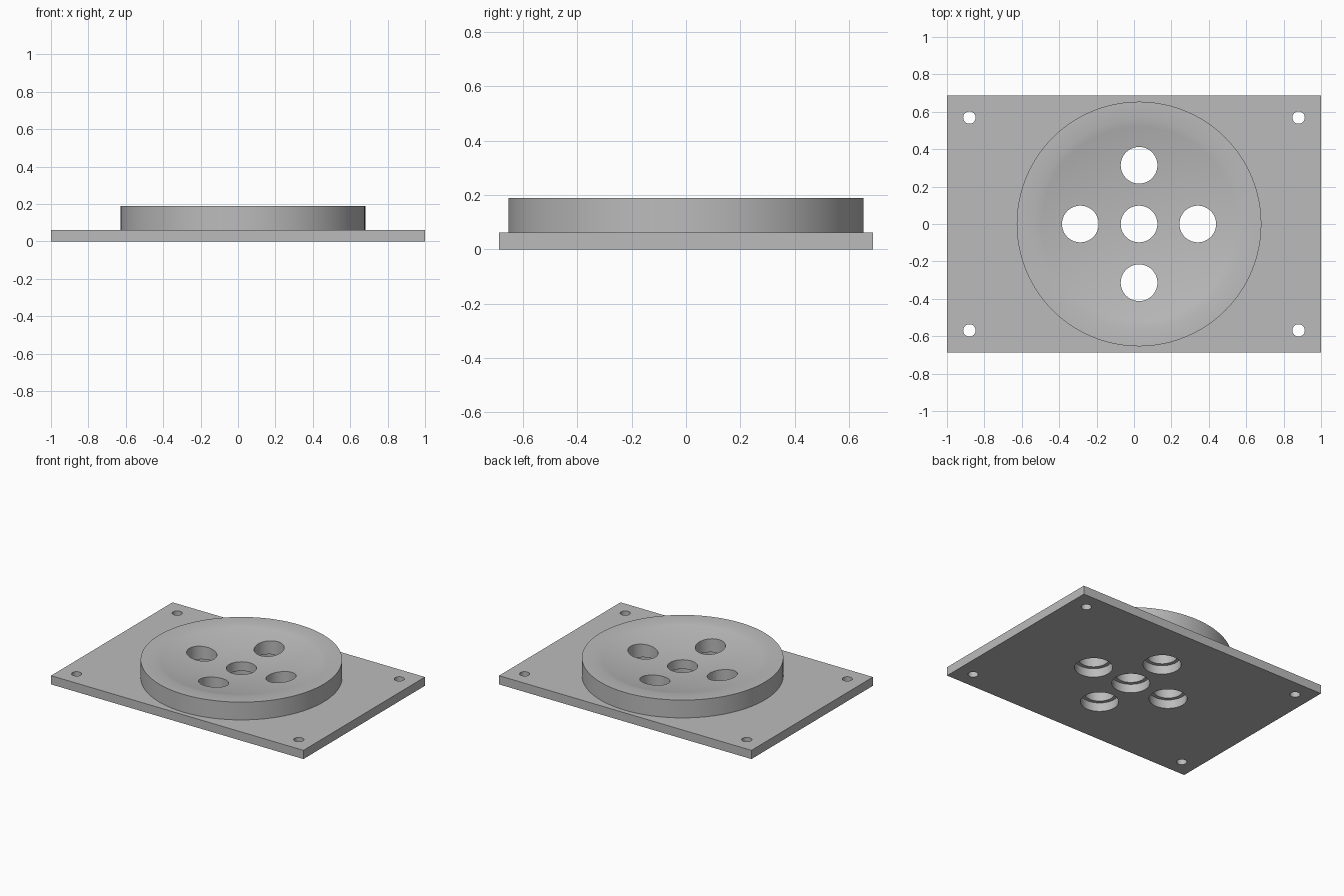
import bpy
import bmesh
import math

cube = bpy.data.objects.get("Cube")
if cube:
    bpy.data.objects.remove(cube, do_unlink=True)

PLATE_TOP = 0.0625
RIM_TOP = 0.19
DISC_X = 0.027
DISC_R = 0.654
DISH_R = 0.56
DISH_DEPTH = 0.0635
DRAIN_R = 0.098
COUNTERBORE_R = 0.123
DRAIN_OFFSET = 0.314

grey = bpy.data.materials.new("plain grey")
grey.use_nodes = True
GREY = (0.5, 0.5, 0.5, 1)
grey.diffuse_color = GREY
grey.node_tree.nodes["Principled BSDF"].inputs["Base Color"].default_value = GREY


def make_object(name, bm):
    bmesh.ops.recalc_face_normals(bm, faces=bm.faces)
    mesh = bpy.data.meshes.new(name)
    bm.to_mesh(mesh)
    bm.free()
    mesh.materials.append(grey)
    obj = bpy.data.objects.new(name, mesh)
    bpy.context.collection.objects.link(obj)
    return obj


def drill(target, holes):
    """Cut vertical round holes, given as (x, y, radius), through the target."""
    bm = bmesh.new()
    for x, y, radius in holes:
        made = bmesh.ops.create_cone(bm, cap_ends=True, segments=64,
                                     radius1=radius, radius2=radius, depth=1)
        bmesh.ops.translate(bm, verts=made["verts"], vec=(x, y, 0))
    cutter = make_object(target.name + "_cutter", bm)
    cutter.hide_render = True
    mod = target.modifiers.new("holes", "BOOLEAN")
    mod.operation = "DIFFERENCE"
    mod.solver = "EXACT"
    mod.object = cutter
    bpy.ops.object.select_all(action="DESELECT")
    target.select_set(True)
    bpy.context.view_layer.objects.active = target
    bpy.ops.object.modifier_apply(modifier=mod.name)
    bpy.data.objects.remove(cutter, do_unlink=True)
    bpy.ops.object.shade_smooth_by_angle(angle=math.radians(30))


# Drain pattern: one centre hole and four around it
drains = [(DISC_X, 0)]
for i in range(4):
    a = i * math.pi / 2
    drains.append((DISC_X + DRAIN_OFFSET * math.cos(a), DRAIN_OFFSET * math.sin(a)))

# Base plate with corner screw holes and wider drain holes
bm = bmesh.new()
bmesh.ops.create_cube(bm, size=1)
bmesh.ops.scale(bm, verts=bm.verts, vec=(2, 1.375, PLATE_TOP))
bmesh.ops.translate(bm, verts=bm.verts, vec=(0, 0, PLATE_TOP / 2))
plate = make_object("base_plate", bm)
screws = [(sx * 0.88, sy * 0.569, 0.033) for sx in (-1, 1) for sy in (-1, 1)]
drill(plate, screws + [(x, y, COUNTERBORE_R) for x, y in drains])

# Raised disc with a shallow spherical dish, turned from a profile
sphere_r = (DISH_R ** 2 + DISH_DEPTH ** 2) / (2 * DISH_DEPTH)
centre_z = RIM_TOP - DISH_DEPTH + sphere_r
profile = [(0, PLATE_TOP), (DISC_R, PLATE_TOP), (DISC_R, RIM_TOP)]
STEPS = 14
for i in range(STEPS, -1, -1):
    r = DISH_R * i / STEPS
    profile.append((r, centre_z - math.sqrt(sphere_r ** 2 - r ** 2)))

bm = bmesh.new()
verts = [bm.verts.new((r, 0, z)) for r, z in profile]
edges = [bm.edges.new(pair) for pair in zip(verts, verts[1:])]
bmesh.ops.spin(bm, geom=verts + edges, axis=(0, 0, 1), cent=(0, 0, 0),
               angle=math.tau, steps=96, use_duplicate=False)
bmesh.ops.remove_doubles(bm, verts=bm.verts, dist=0.0001)
bmesh.ops.translate(bm, verts=bm.verts, vec=(DISC_X, 0, 0))
disc = make_object("dished_disc", bm)
drill(disc, [(x, y, DRAIN_R) for x, y in drains])
